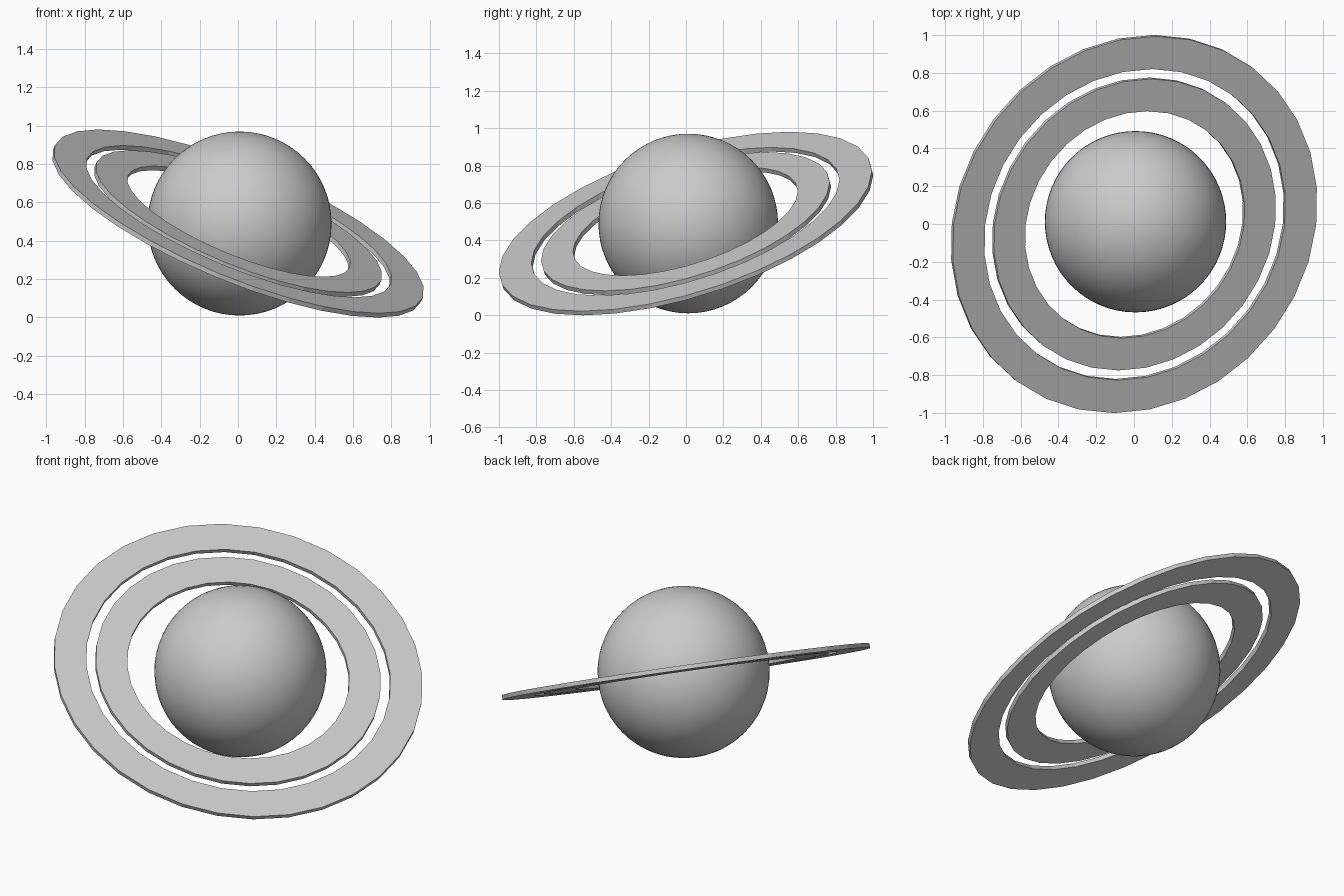
import bpy, bmesh, math
from mathutils import Vector

if "Cube" in bpy.data.objects:
    bpy.data.objects.remove(bpy.data.objects["Cube"])

CENTRE = Vector((0.0, 0.0, 0.49))
RING_NORMAL = Vector((0.367, -0.28, 0.887)).normalized()
THICKNESS = 0.025
SEGMENTS = 32


def flat_ring(name, inner, outer):
    """Thin washer with square edges, tilted around the globe."""
    profile = [(inner, -1), (outer, -1), (outer, 1), (inner, 1)]
    bm = bmesh.new()
    loops = []
    for i in range(SEGMENTS):
        a = 2 * math.pi * i / SEGMENTS
        loops.append([bm.verts.new((r * math.cos(a), r * math.sin(a), s * THICKNESS / 2))
                      for r, s in profile])
    for i in range(SEGMENTS):
        p, q = loops[i], loops[(i + 1) % SEGMENTS]
        for k in range(4):
            n = (k + 1) % 4
            bm.faces.new((p[k], q[k], q[n], p[n]))
    bmesh.ops.recalc_face_normals(bm, faces=bm.faces)
    mesh = bpy.data.meshes.new(name)
    bm.to_mesh(mesh)
    bm.free()
    ob = bpy.data.objects.new(name, mesh)
    bpy.context.collection.objects.link(ob)
    # tilt about x, then about y
    ob.rotation_euler = (math.asin(-RING_NORMAL.y),
                         math.atan2(RING_NORMAL.x, RING_NORMAL.z), 0)
    ob.location = CENTRE
    return ob


# Globe
bpy.ops.mesh.primitive_uv_sphere_add(segments=64, ring_count=32, radius=0.48,
                                     location=CENTRE + Vector((0.008, 0.012, 0)))
globe = bpy.context.object
globe.name = "globe"
bpy.ops.object.shade_smooth()

# Two concentric flat rings
flat_ring("inner_ring", 0.626, 0.804)
flat_ring("outer_ring", 0.858, 1.039)
